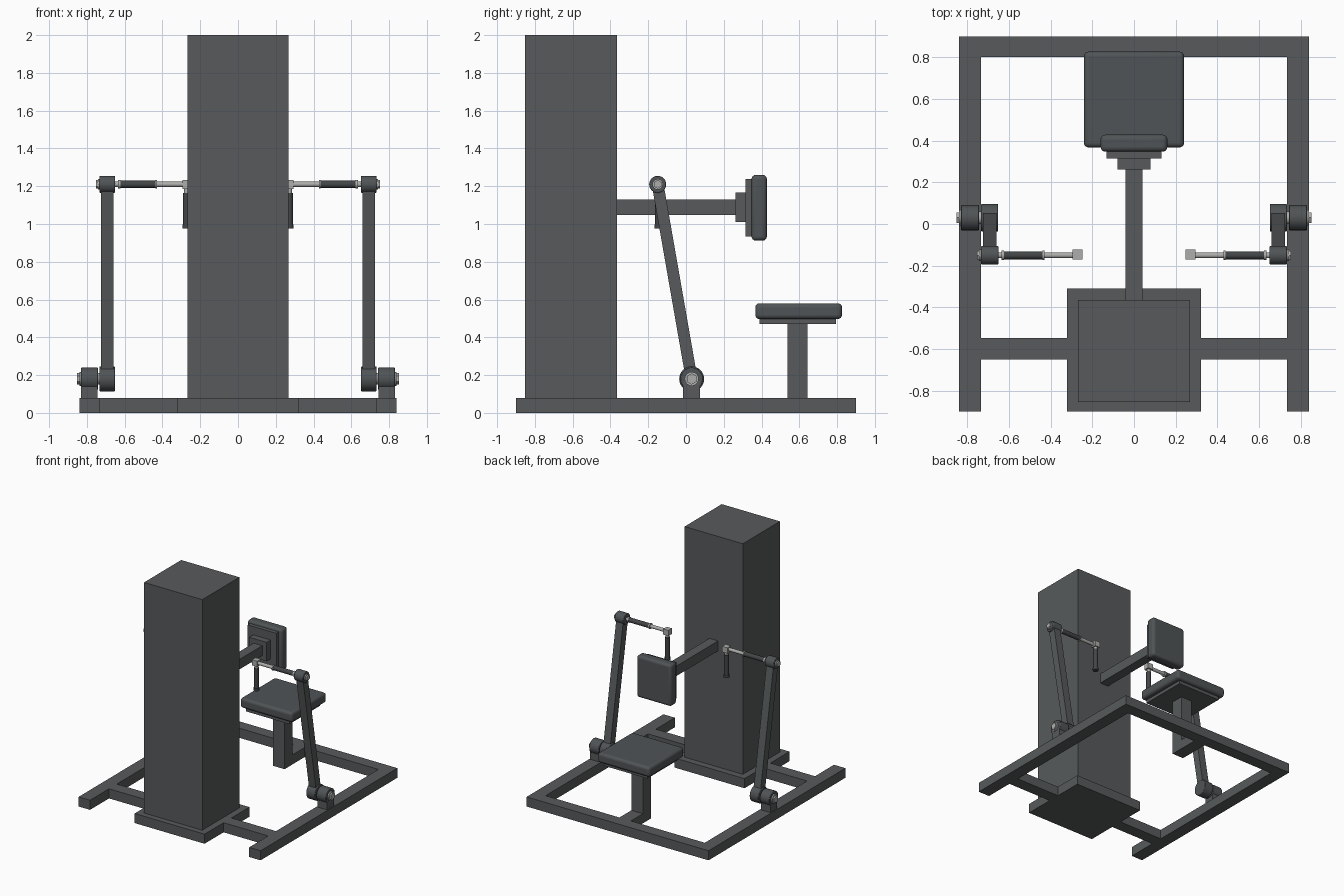
import bpy, math
from mathutils import Vector

if "Cube" in bpy.data.objects:
    bpy.data.objects.remove(bpy.data.objects["Cube"])


def material(name, rgb):
    m = bpy.data.materials.new(name)
    m.diffuse_color = (*rgb, 1)
    m.use_nodes = True
    m.node_tree.nodes["Principled BSDF"].inputs["Base Color"].default_value = m.diffuse_color
    return m


PAINT = material("dark grey paint", (0.095, 0.102, 0.105))
PAD = material("charcoal padding", (0.080, 0.088, 0.092))
RUBBER = material("black rubber", (0.055, 0.060, 0.062))
METAL = material("bare metal", (0.42, 0.42, 0.41))


def box(name, x, y, z, mat=PAINT, bevel=0, segments=4):
    """Box from three (low, high) ranges, optionally rounded."""
    bpy.ops.mesh.primitive_cube_add(size=1, location=[(a + b) / 2 for a, b in (x, y, z)])
    o = bpy.context.object
    o.name = name
    o.scale = [b - a for a, b in (x, y, z)]
    bpy.ops.object.transform_apply(location=False, rotation=False, scale=True)
    o.data.materials.append(mat)
    if bevel:
        m = o.modifiers.new("rounding", "BEVEL")
        m.width, m.segments = bevel, segments
        bpy.ops.object.shade_smooth_by_angle()
    return o


def rod(name, start, end, radius, mat=PAINT, sides=32, bevel=0):
    """Cylinder between two points."""
    a, b = Vector(start), Vector(end)
    bpy.ops.mesh.primitive_cylinder_add(vertices=sides, radius=radius, depth=(b - a).length,
                                        location=(a + b) / 2)
    o = bpy.context.object
    o.name = name
    o.rotation_euler = (b - a).to_track_quat("Z", "Y").to_euler()
    o.data.materials.append(mat)
    if bevel:
        m = o.modifiers.new("rounding", "BEVEL")
        m.width, m.segments, m.limit_method = bevel, 2, "ANGLE"
    if sides > 8:
        bpy.ops.object.shade_smooth_by_angle()
    return o


# Weight tower on its base plate
box("tower_base", (-0.322, 0.322), (-0.9, -0.31), (0, 0.08))
box("weight_tower", (-0.268, 0.268), (-0.853, -0.365), (0.08, 2))

# Floor frame
box("rear_rail", (-0.838, 0.838), (0.8, 0.9), (0, 0.08))
box("seat_foot_rail", (-0.053, 0.053), (0.537, 0.8), (0, 0.08))

# Seat
box("seat_post", (-0.053, 0.053), (0.537, 0.643), (0.08, 0.47))
box("seat_plate", (-0.2, 0.2), (0.39, 0.795), (0.47, 0.497))
box("seat_pad", (-0.24, 0.24), (0.367, 0.826), (0.497, 0.58), PAD, 0.022)

# Chest support
box("support_bar", (-0.04, 0.04), (-0.365, 0.262), (1.047, 1.13))
box("support_block", (-0.08, 0.08), (0.262, 0.315), (1.01, 1.168))
box("support_plate", (-0.132, 0.132), (0.315, 0.347), (0.935, 1.237))
box("chest_pad", (-0.16, 0.16), (0.347, 0.428), (0.912, 1.26), PAD, 0.022)

# Each side: rails, pivot, lever arm and handle
LOW_Y, LOW_Z = 0.03, 0.18
TOP_Y, TOP_Z = -0.15, 1.21
for side, s in (("left", -1), ("right", 1)):
    def part(kind):
        return f"{side}_{kind}"

    def span(a, b):
        return tuple(sorted((s * a, s * b)))

    def low_rod(kind, a, b, r, **kw):
        rod(part(kind), (s * a, LOW_Y, LOW_Z), (s * b, LOW_Y, LOW_Z), r, **kw)

    def top_rod(kind, a, b, r, **kw):
        rod(part(kind), (s * a, TOP_Y, TOP_Z), (s * b, TOP_Y, TOP_Z), r, **kw)

    box(part("side_rail"), span(0.733, 0.838), (-0.9, 0.8), (0, 0.08))
    box(part("cross_rail"), span(0.322, 0.733), (-0.65, -0.547), (0, 0.08))

    # Lower pivot
    box(part("pivot_mount"), span(0.745, 0.83), (-0.015, 0.075), (0.08, 0.17))
    low_rod("pivot_sleeve", 0.742, 0.83, 0.06, mat=PAD, bevel=0.004)
    low_rod("pivot_hub", 0.652, 0.733, 0.066, mat=PAD, bevel=0.004)
    low_rod("pivot_pin", 0.66, 0.837, 0.03, mat=METAL)
    low_rod("pivot_washer", 0.83, 0.84, 0.037, mat=METAL)
    low_rod("pivot_bolt", 0.84, 0.852, 0.03, mat=METAL, sides=6)

    # Slanted lever arm
    length = math.hypot(TOP_Y - LOW_Y, TOP_Z - LOW_Z)
    arm = box(part("lever_arm"), (-0.032, 0.032), (-0.031, 0.031), (-length / 2, length / 2))
    arm.location = (s * 0.692, (LOW_Y + TOP_Y) / 2, (LOW_Z + TOP_Z) / 2)
    arm.rotation_euler.x = math.atan2(LOW_Y - TOP_Y, TOP_Z - LOW_Z)

    # Upper hub and horizontal handle
    top_rod("handle_hub", 0.65, 0.733, 0.045, mat=PAD, bevel=0.004)
    top_rod("hub_washer", 0.733, 0.742, 0.028, mat=METAL)
    top_rod("hub_bolt", 0.742, 0.753, 0.023, mat=METAL, sides=6)
    top_rod("handle_rod", 0.29, 0.652, 0.014, mat=METAL)
    top_rod("handle_inner_ring", 0.428, 0.438, 0.023, mat=METAL)
    top_rod("handle_grip", 0.438, 0.622, 0.019, mat=RUBBER)
    top_rod("handle_outer_ring", 0.622, 0.636, 0.023, mat=METAL)

    # Elbow and hanging handle
    box(part("elbow"), span(0.248, 0.295), (-0.169, -0.122), (1.186, 1.233), METAL)
    rod(part("drop_rod"), (s * 0.272, -0.145, 1.19), (s * 0.272, -0.145, 1.14), 0.014, METAL)
    rod(part("drop_grip"), (s * 0.272, -0.145, 1.165), (s * 0.272, -0.145, 0.995), 0.019, RUBBER)
    rod(part("drop_end_ring"), (s * 0.272, -0.145, 0.998), (s * 0.272, -0.145, 0.977), 0.023, RUBBER)
